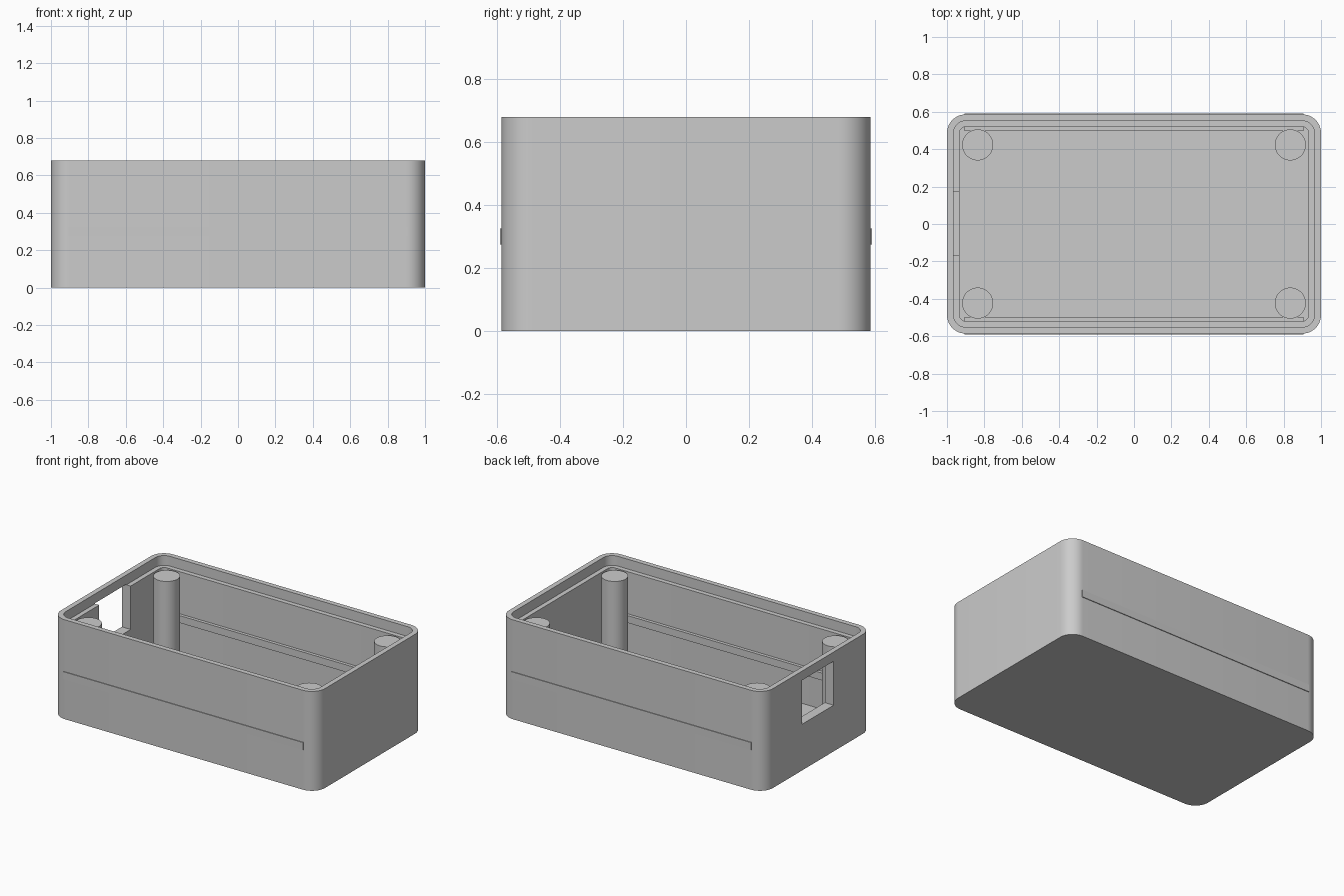
import bpy
import bmesh
from math import cos, sin, pi, radians

cube = bpy.data.objects.get("Cube")
if cube:
    bpy.data.objects.remove(cube, do_unlink=True)

HALF_X, HALF_Y, HEIGHT = 1.0, 0.586, 0.68
CORNER, LIP, WALL = 0.1, 0.035, 0.067
LEDGE_Z, FLOOR_Z = 0.613, 0.065

grey = bpy.data.materials.new("plain grey")
grey.use_nodes = True
grey.diffuse_color = (0.6, 0.6, 0.6, 1)
grey.node_tree.nodes["Principled BSDF"].inputs["Base Color"].default_value = grey.diffuse_color


def add_object(name, bm):
    bmesh.ops.recalc_face_normals(bm, faces=bm.faces)
    mesh = bpy.data.meshes.new(name)
    bm.to_mesh(mesh)
    bm.free()
    obj = bpy.data.objects.new(name, mesh)
    mesh.materials.append(grey)
    bpy.context.collection.objects.link(obj)
    return obj


def add_box(name, low, high):
    bm = bmesh.new()
    bmesh.ops.create_cube(bm, size=1)
    for v in bm.verts:
        v.co = [(a + b) / 2 + c * (b - a) for a, b, c in zip(low, high, v.co)]
    return add_object(name, bm)


def rounded_loop(bm, inset, z, steps=12):
    """Ring of vertices round a rounded rectangle, shrunk by inset."""
    r = CORNER - inset
    cx, cy = HALF_X - CORNER, HALF_Y - CORNER
    loop = []
    for i, (sx, sy) in enumerate([(1, 1), (-1, 1), (-1, -1), (1, -1)]):
        for k in range(steps + 1):
            a = (i + k / steps) * pi / 2
            loop.append(bm.verts.new((sx * cx + r * cos(a), sy * cy + r * sin(a), z)))
    return loop


def smooth(obj):
    bpy.ops.object.select_all(action='DESELECT')
    obj.select_set(True)
    bpy.context.view_layer.objects.active = obj
    bpy.ops.object.shade_smooth_by_angle(angle=radians(30))


# Open shell: outer wall, rim, rebated ledge, inner wall and floor
bm = bmesh.new()
profile = [(0, 0), (0, HEIGHT), (LIP, HEIGHT), (LIP, LEDGE_Z), (WALL, LEDGE_Z), (WALL, FLOOR_Z)]
loops = [rounded_loop(bm, inset, z) for inset, z in profile]
for a, b in zip(loops, loops[1:]):
    for i in range(len(a)):
        j = (i + 1) % len(a)
        bm.faces.new((a[i], a[j], b[j], b[i]))
bm.faces.new(loops[0])
bm.faces.new(loops[-1])
shell = add_object("box_shell", bm)

# Port opening in the right end wall, reaching up through the ledge
cutter = add_box("port_cutter", (-1.1, -0.168, 0.316), (-0.9, 0.172, 0.617))
cutter.hide_render = True
cut = shell.modifiers.new("port_opening", 'BOOLEAN')
cut.operation = 'DIFFERENCE'
cut.solver = 'EXACT'
cut.object = cutter
bpy.context.view_layer.objects.active = shell
bpy.ops.object.modifier_apply(modifier=cut.name)
bpy.data.objects.remove(cutter, do_unlink=True)
smooth(shell)

# Long bars through the front and back walls, showing inside and outside
for name, side in (("front_rail", -1), ("back_rail", 1)):
    y = sorted((side * 0.497, side * 0.591))
    add_box(name, (-0.907, y[0], 0.275), (0.907, y[1], 0.325))

# Corner posts, level with the ledge
for sx, x_name in ((1, "left"), (-1, "right")):
    for sy, y_name in ((-1, "front"), (1, "back")):
        bm = bmesh.new()
        bottom = FLOOR_Z - 0.01
        bmesh.ops.create_cone(bm, cap_ends=True, segments=48, radius1=0.083, radius2=0.083,
                              depth=LEDGE_Z - bottom)
        bmesh.ops.translate(bm, verts=bm.verts,
                            vec=(sx * 0.836, sy * 0.423, (LEDGE_Z + bottom) / 2))
        smooth(add_object(f"{y_name}_{x_name}_post", bm))
